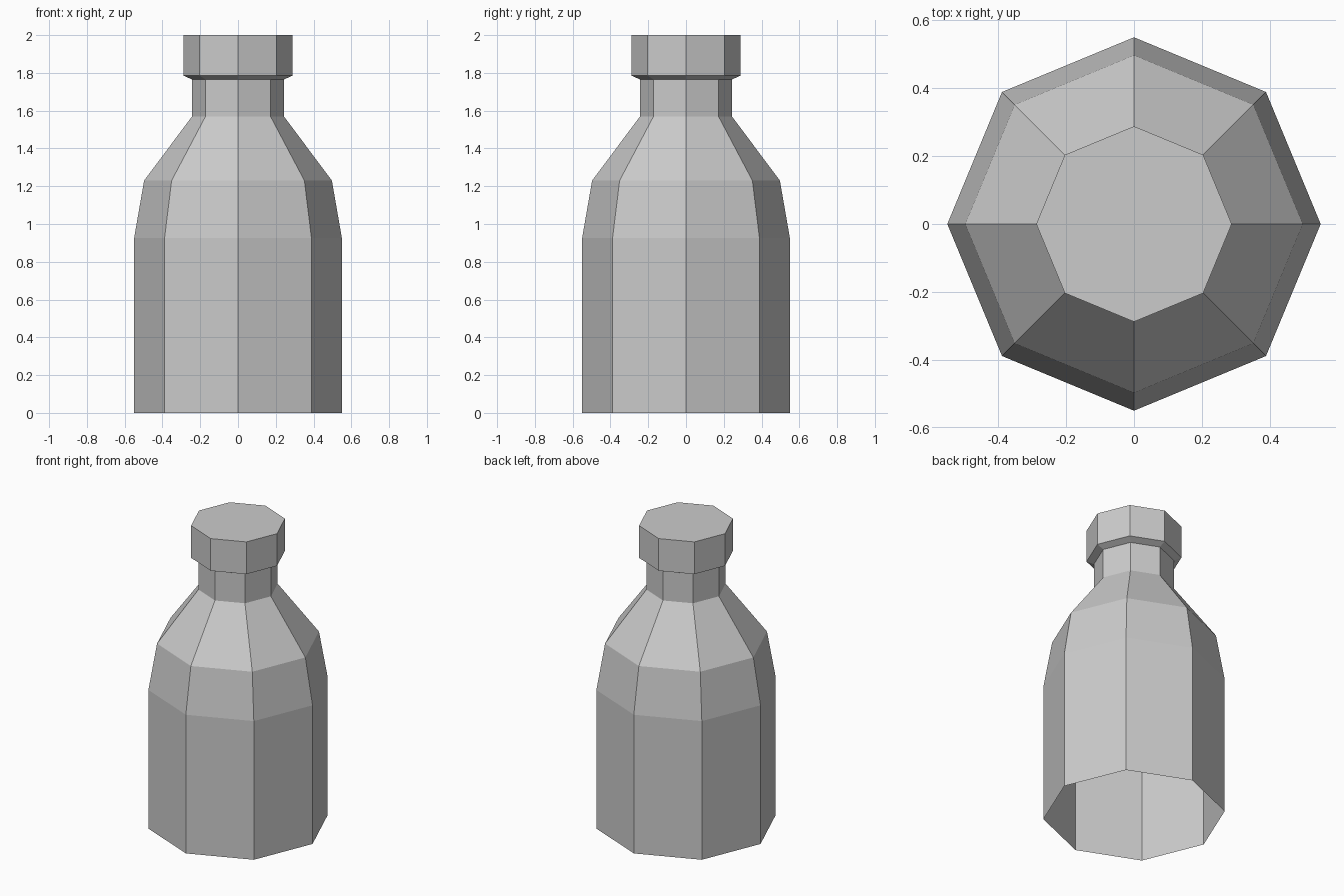
import bpy, bmesh
from math import cos, sin, pi

SIDES = 8

cube = bpy.data.objects.get("Cube")
if cube:
    bpy.data.objects.remove(cube, do_unlink=True)

# Plain grey for the whole bottle
grey = bpy.data.materials.new("plain_grey")
grey.use_nodes = True
colour = (0.6, 0.6, 0.6, 1)
grey.diffuse_color = colour
grey.node_tree.nodes["Principled BSDF"].inputs["Base Color"].default_value = colour


def lathe(name, profile, close_top=False):
    """Turn (radius, height) pairs into a flat-faced eight-sided shell."""
    bm = bmesh.new()
    rings = [[bm.verts.new((r * cos(2 * pi * i / SIDES), r * sin(2 * pi * i / SIDES), z))
              for i in range(SIDES)] for r, z in profile]
    for low, high in zip(rings, rings[1:]):
        for i in range(SIDES):
            j = (i + 1) % SIDES
            bm.faces.new((low[i], low[j], high[j], high[i]))
    if close_top:
        bm.faces.new(rings[-1])
    mesh = bpy.data.meshes.new(name)
    bm.to_mesh(mesh)
    bm.free()
    mesh.materials.append(grey)
    obj = bpy.data.objects.new(name, mesh)
    bpy.context.collection.objects.link(obj)
    return obj


# Body, shoulder and neck, open underneath
lathe("bottle_body", [(0.55, 0), (0.55, 0.925), (0.497, 1.23), (0.243, 1.57), (0.243, 1.765)])

# Cap with a bevelled lower lip
lathe("bottle_cap", [(0.243, 1.765), (0.288, 1.785), (0.288, 2)], close_top=True)
